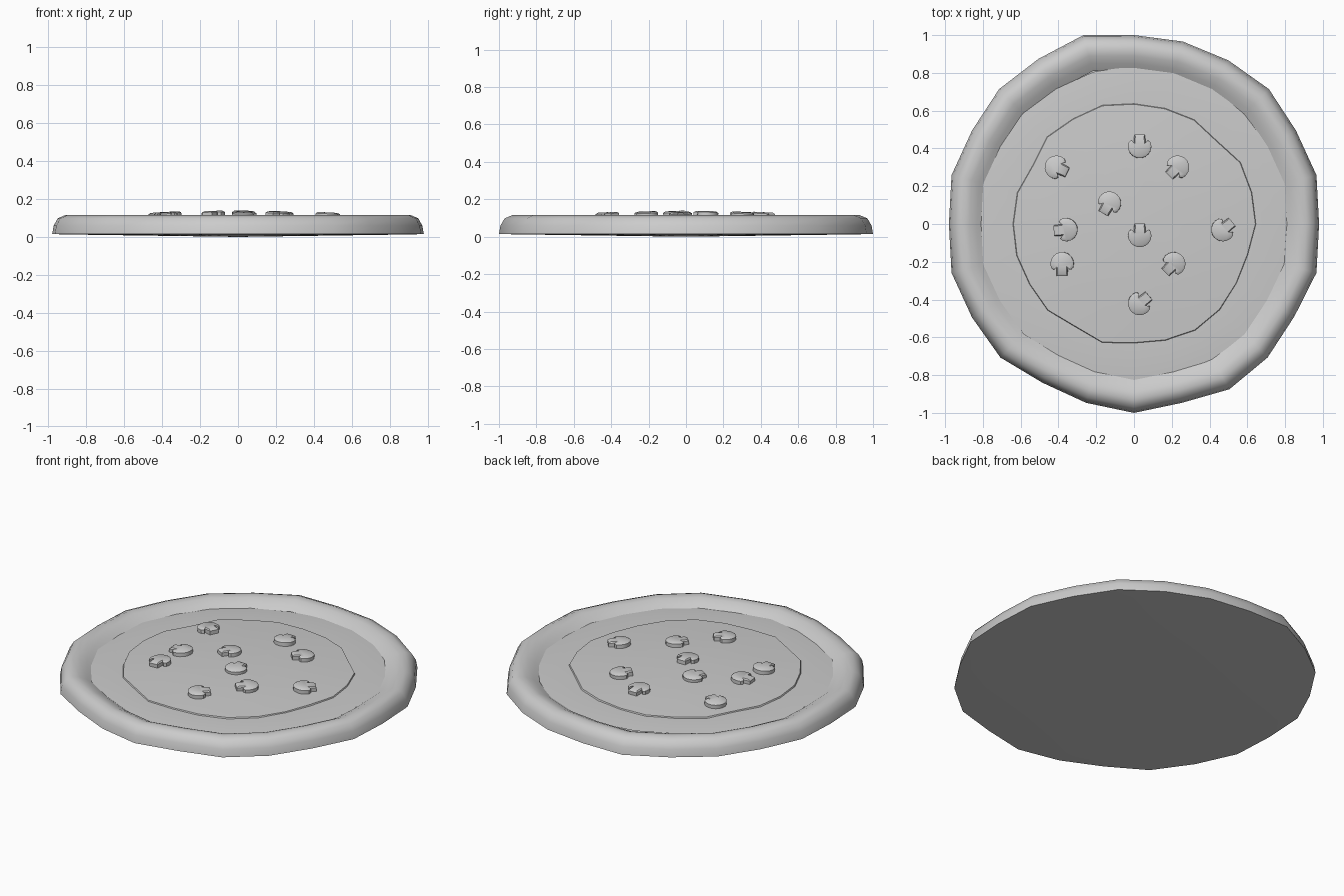
import bpy
import bmesh
import random
from math import cos, sin, radians, hypot
from mathutils import Matrix, Vector

random.seed(4)
cube = bpy.data.objects.get("Cube")
if cube:
    bpy.data.objects.remove(cube, do_unlink=True)

grey = bpy.data.materials.new("plain_grey")
grey.use_nodes = True
colour = (0.6, 0.6, 0.6, 1)
grey.diffuse_color = colour
grey.node_tree.nodes["Principled BSDF"].inputs["Base Color"].default_value = colour


def finish(bm, name, angle):
    """Turn a bmesh into a shaded object."""
    bmesh.ops.recalc_face_normals(bm, faces=bm.faces)
    mesh = bpy.data.meshes.new(name)
    bm.to_mesh(mesh)
    bm.free()
    mesh.materials.append(grey)
    obj = bpy.data.objects.new(name, mesh)
    bpy.context.collection.objects.link(obj)
    bpy.ops.object.select_all(action='DESELECT')
    obj.select_set(True)
    bpy.context.view_layer.objects.active = obj
    bpy.ops.object.shade_smooth_by_angle(angle=radians(angle))
    return obj


def uneven_lathe(name, profile, radii, angle, wobble=0.0):
    """Spin a profile of (radius, height) around z, scaled by one factor per spoke."""
    bm = bmesh.new()
    n = len(radii)
    rings = []
    for r, z in profile:
        if r == 0:
            rings.append([bm.verts.new((0, 0, z))] * n)
            continue
        ring = []
        for i, k in enumerate(radii):
            a = radians(360 * i / n)
            dz = random.uniform(-wobble, wobble)
            ring.append(bm.verts.new((r * k * cos(a), r * k * sin(a), z + dz)))
        rings.append(ring)
    for low, high in zip(rings, rings[1:]):
        for i in range(n):
            j = (i + 1) % n
            corners = list(dict.fromkeys((low[i], low[j], high[j], high[i])))
            bm.faces.new(corners)
    return finish(bm, name, angle)


# Hand-rolled crust with a slightly irregular outline and a flat base
crust_radii = [0.98, 1.0, 0.99, 1.01, 1.0, 1.0, 1.0, 1.035, 1.01, 1.01, 0.99, 1.0,
               0.98, 1.0, 0.99, 1.0, 0.97, 0.98, 1.0, 0.98, 1.01, 1.0, 0.98, 1.0]
uneven_lathe("crust",
             [(0, 0), (0.93, 0.013), (1, 0.015), (0.992, 0.06), (0.97, 0.098),
              (0.93, 0.115), (0.89, 0.108), (0.85, 0.09), (0.81, 0.065)],
             crust_radii, 60)

# Sauce layer filling the crust
uneven_lathe("sauce", [(0.84, 0.074), (0.74, 0.082), (0.6, 0.083), (0, 0.083)],
             [random.uniform(0.98, 1.0) for _ in crust_radii], 50, 0.001)

# Melted cheese as a low dome with a thin edge
cheese_radii = [random.uniform(0.98, 1.04) for _ in crust_radii]
uneven_lathe("cheese",
             [(0.63, 0.078), (0.625, 0.09), (0.45, 0.101), (0.22, 0.109), (0, 0.112)],
             cheese_radii, 45, 0.001)


def mushroom_outline():
    """Round cap with two lobes and a short stem pointing to +y."""
    cap = [(0.062 * cos(radians(a)), 0.062 * sin(radians(a)))
           for a in range(160, 381, 20)]
    half = [(0.045, 0.032), (0.031, 0.016), (0.028, 0.064)]
    return cap + half + [(-x, y) for x, y in reversed(half)]


def mushroom(number, x, y, turn):
    bm = bmesh.new()
    levels = []
    for scale, z in ((1, 0), (1, 0.022), (0.82, 0.029)):
        levels.append([bm.verts.new((px * scale, py * scale, z))
                       for px, py in mushroom_outline()])
    n = len(levels[0])
    for low, high in zip(levels, levels[1:]):
        for i in range(n):
            j = (i + 1) % n
            bm.faces.new((low[i], low[j], high[j], high[i]))
    bm.faces.new(levels[0])
    bm.faces.new(levels[-1])
    obj = finish(bm, f"mushroom_slice_{number}", 35)
    height = 0.108 - 0.035 * hypot(x, y) ** 2
    tilt = Matrix.Rotation(radians(3), 4, Vector((-y, x, 0)).normalized())
    obj.matrix_world = (Matrix.Translation((x, y, height)) @ tilt
                        @ Matrix.Rotation(radians(turn), 4, 'Z'))


# Mushroom slices: position and stem direction (0 is +y, counter-clockwise)
slices = [(0.03, 0.41, 0), (-0.41, 0.3, 245), (0.23, 0.3, 135), (-0.13, 0.11, 150),
          (-0.36, -0.03, 95), (0.03, -0.06, 0), (0.47, -0.03, 310),
          (-0.38, -0.21, 180), (0.21, -0.21, 135), (0.03, -0.42, 310)]
for number, (x, y, turn) in enumerate(slices, 1):
    mushroom(number, x, y, turn)
